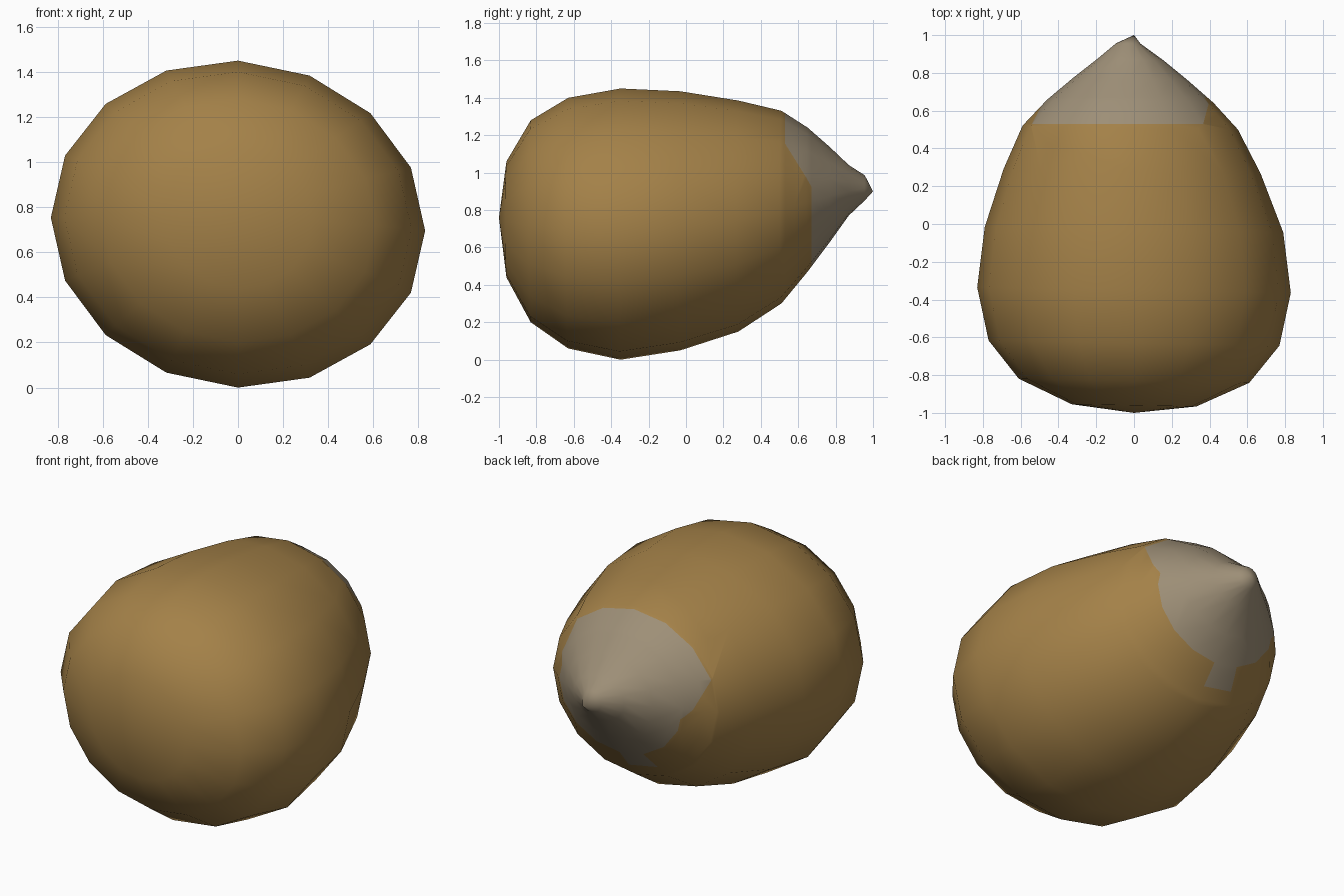
import bpy, bmesh, math
from mathutils import Vector

cube = bpy.data.objects.get("Cube")
if cube:
    bpy.data.objects.remove(cube, do_unlink=True)


def material(name, rgb):
    m = bpy.data.materials.new(name)
    m.use_nodes = True
    col = (*rgb, 1.0)
    m.diffuse_color = col
    m.node_tree.nodes["Principled BSDF"].inputs["Base Color"].default_value = col
    return m


SIDES = 16
# Rings along the nut: y, half width, bottom z, top z, centre x
rings = [
    (-0.96, 0.33, 0.44, 1.06, 0),
    (-0.83, 0.61, 0.20, 1.28, 0),
    (-0.63, 0.77, 0.06, 1.40, 0),
    (-0.35, 0.83, 0.00, 1.45, 0),
    (-0.03, 0.79, 0.05, 1.435, 0),
    (0.28, 0.68, 0.15, 1.385, -0.01),
    (0.51, 0.57, 0.30, 1.33, -0.02),
    (0.65, 0.44, 0.47, 1.24, -0.02),
    (0.77, 0.30, 0.63, 1.135, -0.02),
    (0.87, 0.175, 0.77, 1.04, -0.02),
    (0.955, 0.065, 0.85, 0.985, -0.03),
]

bm = bmesh.new()
loops = []
for y, rx, lo, hi, cx in rings:
    loop = []
    for i in range(SIDES):
        a = math.tau * i / SIDES
        x = cx + rx * math.sin(a)
        z = (lo + hi) / 2 + (hi - lo) / 2 * math.cos(a)
        # slight lopsided lean
        loop.append(bm.verts.new((x, y - 0.018 * x, z - 0.035 * x)))
    loops.append(loop)
for a, b in zip(loops, loops[1:]):
    for i in range(SIDES):
        j = (i + 1) % SIDES
        bm.faces.new((a[i], a[j], b[j], b[i]))

# Rounded blunt end and pointed tip
for loop, point in ((loops[0], (0, -1, 0.76)), (loops[-1], (0, 1, 0.90))):
    pole = bm.verts.new(point)
    for i in range(SIDES):
        bm.faces.new((loop[i], loop[(i + 1) % SIDES], pole))
bmesh.ops.recalc_face_normals(bm, faces=bm.faces)

# Cut the uneven edge of the pale cap into the shell
Y_TOP, Y_LOW, Y_UNDER = 0.53, 0.67, 0.58
Z_HIGH, Z_LOW, LEAN = 1.10, 0.87, 0.15
slope = (Y_LOW - Y_TOP) / (Z_HIGH - Z_LOW)
cuts = [((0, y, 0), (0, 1, 0)) for y in (Y_TOP, Y_LOW, Y_UNDER)]
cuts.append(((0, Y_TOP, Z_HIGH), (-slope * LEAN, 1, slope)))
for co, no in cuts:
    near = [f for f in bm.faces if 0.4 < f.calc_center_median().y < 0.8]
    geom = near + list({e for f in near for e in f.edges}) + list({v for f in near for v in f.verts})
    bmesh.ops.bisect_plane(bm, geom=geom, dist=0.0005, plane_co=Vector(co),
                           plane_no=Vector(no).normalized())


def cap_edge(p):
    if p.z < 0.6 and -0.25 < p.x < 0:
        return Y_UNDER
    edge = Y_TOP + slope * (Z_HIGH - (p.z - LEAN * p.x))
    return min(max(edge, Y_TOP), Y_LOW)


for f in bm.faces:
    c = f.calc_center_median()
    f.material_index = int(c.y > cap_edge(c))
    f.smooth = True

mesh = bpy.data.meshes.new("nut_shell")
bm.to_mesh(mesh)
bm.free()
mesh.materials.append(material("nut_brown", (0.37, 0.22, 0.065)))
mesh.materials.append(material("pale_grey_tan", (0.34, 0.275, 0.185)))
nut = bpy.data.objects.new("nut_shell", mesh)
bpy.context.collection.objects.link(nut)
